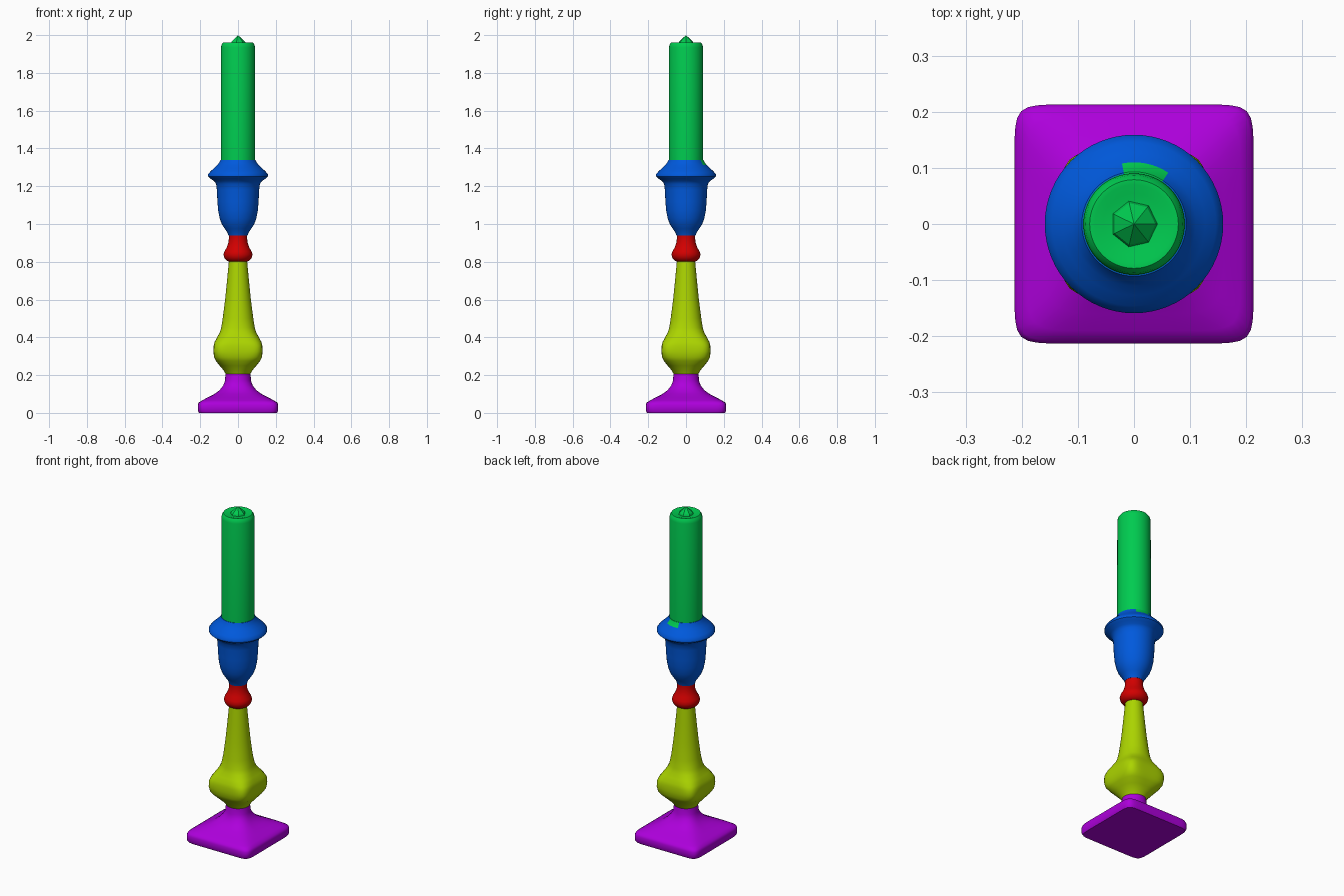
import bpy
import bmesh
import math

cube = bpy.data.objects.get("Cube")
if cube:
    bpy.data.objects.remove(cube, do_unlink=True)


def material(name, rgb):
    m = bpy.data.materials.new(name)
    m.use_nodes = True
    m.diffuse_color = (*rgb, 1)
    bsdf = next(n for n in m.node_tree.nodes if n.type == 'BSDF_PRINCIPLED')
    bsdf.inputs["Base Color"].default_value = (*rgb, 1)
    bsdf.inputs["Roughness"].default_value = 0.6
    return m


def section_radius(r, n, a):
    """Superellipse radius: n = 2 is a circle, larger n is a rounded square."""
    return r / (abs(math.cos(a)) ** n + abs(math.sin(a)) ** n) ** (1 / n)


def turned(name, profile, mat, sides=64, angle=40):
    """Loft a stack of (z, half width, squareness) sections; zero width is a tip."""
    bm = bmesh.new()
    rings = []
    for z, r, n in profile:
        if r == 0:
            rings.append([bm.verts.new((0, 0, z))] * sides)
            continue
        ring = []
        for i in range(sides):
            a = math.tau * i / sides
            s = section_radius(r, n, a)
            ring.append(bm.verts.new((s * math.cos(a), s * math.sin(a), z)))
        rings.append(ring)
    for low, high in zip(rings, rings[1:]):
        for i in range(sides):
            j = (i + 1) % sides
            corners = [low[i], low[j], high[j], high[i]]
            bm.faces.new(list(dict.fromkeys(corners)))
    if profile[0][1] > 0:
        bm.faces.new(rings[0][::-1])
    if profile[-1][1] > 0:
        bm.faces.new(rings[-1])
    bmesh.ops.recalc_face_normals(bm, faces=bm.faces)
    mesh = bpy.data.meshes.new(name)
    bm.to_mesh(mesh)
    bm.free()
    mesh.materials.append(mat)
    ob = bpy.data.objects.new(name, mesh)
    bpy.context.collection.objects.link(ob)
    bpy.ops.object.select_all(action='DESELECT')
    ob.select_set(True)
    bpy.context.view_layer.objects.active = ob
    bpy.ops.object.shade_smooth_by_angle(angle=math.radians(angle))
    return ob


purple = material("purple", (0.42, 0.0, 0.71))
yellow = material("yellow green", (0.41, 0.66, 0.0))
red = material("red", (0.64, 0.0, 0.0))
blue = material("blue", (0.0, 0.10, 0.72))
green = material("green", (0.0, 0.60, 0.08))

# Square foot sweeping up into a round neck
turned("base", [
    (0.0, 0.207, 12), (0.012, 0.213, 12), (0.042, 0.213, 12),
    (0.055, 0.208, 11), (0.066, 0.190, 9), (0.082, 0.160, 6),
    (0.100, 0.125, 4), (0.120, 0.098, 3), (0.145, 0.078, 2.4),
    (0.170, 0.069, 2), (0.195, 0.067, 2), (0.210, 0.064, 2)], purple, sides=128)

# Squared knop tapering into a slim shaft
turned("stem", [
    (0.204, 0.064, 2), (0.225, 0.076, 2.2), (0.250, 0.097, 2.8),
    (0.275, 0.117, 3.8), (0.295, 0.127, 4.8), (0.325, 0.130, 5.6),
    (0.355, 0.129, 5.4), (0.375, 0.124, 4.4), (0.400, 0.111, 3.4),
    (0.425, 0.097, 2.6), (0.450, 0.089, 2.2), (0.500, 0.081, 2),
    (0.600, 0.068, 2), (0.700, 0.058, 2), (0.806, 0.048, 2)], yellow)

# Collar ring
turned("collar", [
    (0.800, 0.048, 2), (0.808, 0.062, 2), (0.820, 0.072, 2),
    (0.838, 0.077, 2), (0.855, 0.072, 2), (0.875, 0.060, 2),
    (0.900, 0.051, 2), (0.925, 0.048, 2), (0.945, 0.049, 2)], red)

# Cup with a flared drip rim
cup = turned("candle_cup", [
    (0.938, 0.050, 2), (0.955, 0.056, 2), (0.975, 0.070, 2),
    (1.000, 0.086, 2), (1.030, 0.097, 2), (1.070, 0.105, 2),
    (1.120, 0.109, 2), (1.180, 0.112, 2), (1.212, 0.116, 2),
    (1.228, 0.127, 2), (1.240, 0.146, 2), (1.252, 0.159, 2),
    (1.262, 0.159, 2), (1.278, 0.146, 2), (1.296, 0.127, 2),
    (1.312, 0.110, 2), (1.326, 0.099, 2), (1.338, 0.093, 2),
    (1.339, 0.086, 2)], blue)

# Wax spilled over the back of the cup's lip
cup.data.materials.append(green)
for face in cup.data.polygons:
    x, y, z = face.center
    if z > 1.312 and 58 < math.degrees(math.atan2(y, x)) < 102:
        face.material_index = 1

# Candle with a rounded, slightly sunken top
turned("candle", [
    (1.325, 0.091, 2), (1.935, 0.090, 2), (1.950, 0.087, 2),
    (1.961, 0.079, 2), (1.961, 0.070, 2), (1.956, 0.055, 2),
    (1.955, 0.0, 2)], green)

# Faceted wick point
turned("wick", [
    (1.950, 0.044, 2), (1.965, 0.038, 2), (2.0, 0.0, 2)], green, sides=7, angle=15)
